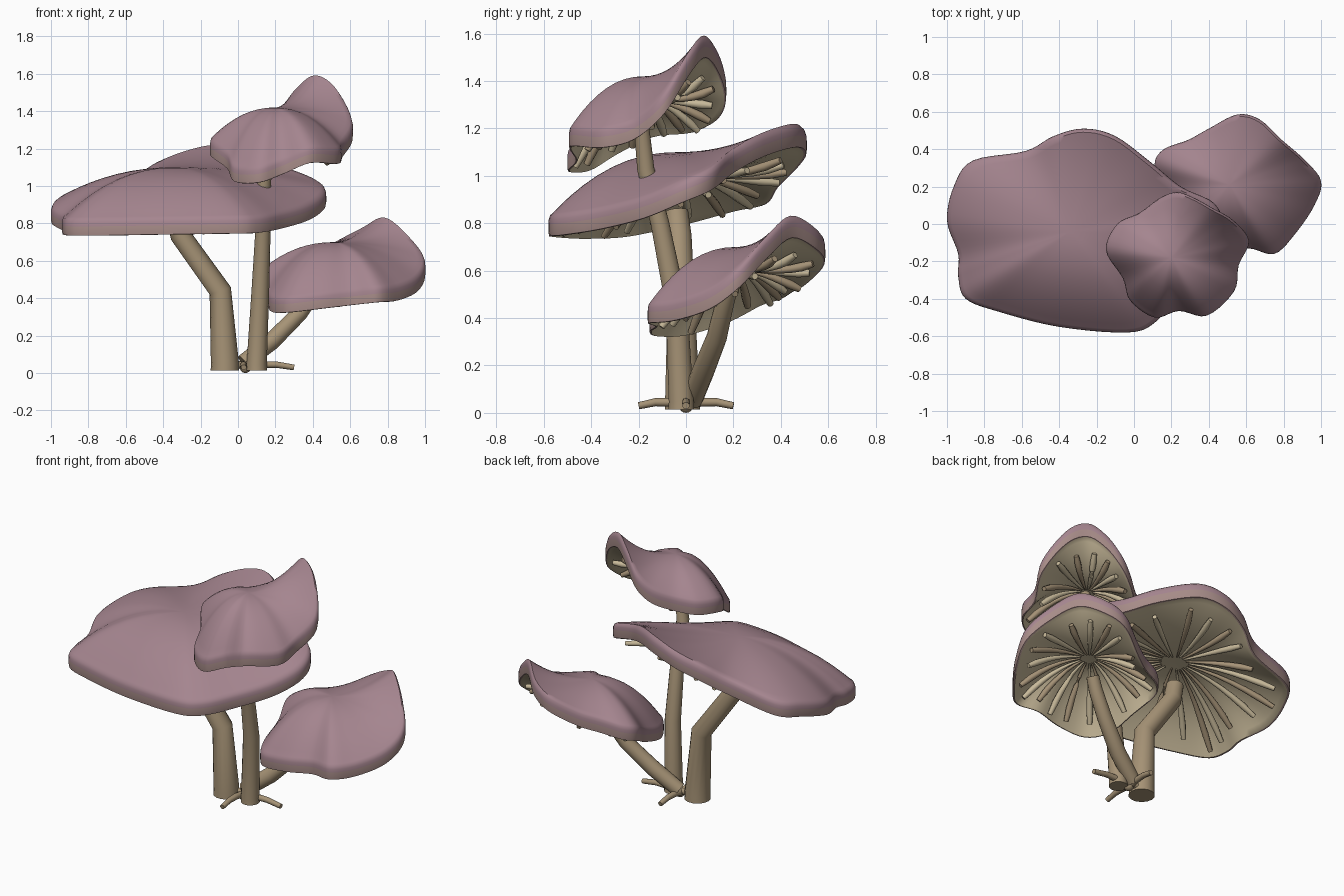
import bpy, bmesh, math
from mathutils import Vector

if "Cube" in bpy.data.objects:
    bpy.data.objects.remove(bpy.data.objects["Cube"])


def material(name, rgb):
    m = bpy.data.materials.new(name)
    m.diffuse_color = (*rgb, 1)
    m.use_nodes = True
    m.node_tree.nodes["Principled BSDF"].inputs["Base Color"].default_value = m.diffuse_color
    return m


MAUVE = material("mauve_cap", (0.376, 0.235, 0.275))
RIM = material("dusty_rim", (0.39, 0.265, 0.25))
BEIGE = material("beige_underside", (0.58, 0.49, 0.325))
TAN = material("tan_stem", (0.38, 0.29, 0.18))
PALE = material("pale_gill", (0.58, 0.49, 0.325))
BROWN = material("brown_gill", (0.38, 0.29, 0.185))


def finish(bm, name, mats):
    bmesh.ops.recalc_face_normals(bm, faces=bm.faces)
    mesh = bpy.data.meshes.new(name)
    bm.to_mesh(mesh)
    bm.free()
    for m in mats:
        mesh.materials.append(m)
    ob = bpy.data.objects.new(name, mesh)
    bpy.context.collection.objects.link(ob)
    bpy.ops.object.select_all(action='DESELECT')
    ob.select_set(True)
    bpy.context.view_layer.objects.active = ob
    bpy.ops.object.shade_smooth_by_angle(angle=math.radians(50))
    return ob


def spline(points, i, f):
    """Closed Catmull-Rom curve through the rim points."""
    n = len(points)
    a, b, c, d = (Vector(points[(i + k) % n]) for k in (-1, 0, 1, 2))
    return 0.5 * (2 * b + (c - a) * f + (2 * a - 5 * b + 4 * c - d) * f * f
                  + (3 * b - a - 3 * c + d) * f ** 3)


def add_tube(bm, path, radii, sides=12, mat=0):
    """Round tube along a path, with flat ends."""
    path = [Vector(p) for p in path]
    rings = []
    for i, p in enumerate(path):
        t = (path[min(i + 1, len(path) - 1)] - path[max(i - 1, 0)]).normalized()
        ref = Vector((0, 1, 0)) if abs(t.y) < 0.8 else Vector((1, 0, 0))
        u = t.cross(ref).normalized()
        v = t.cross(u)
        rings.append([bm.verts.new(p + radii[i] * (u * math.cos(a) + v * math.sin(a)))
                      for a in (2 * math.pi * k / sides for k in range(sides))])
    for r, s in zip(rings, rings[1:]):
        for k in range(sides):
            j = (k + 1) % sides
            bm.faces.new((r[k], r[j], s[j], s[k])).material_index = mat
    for r in (rings[0], rings[-1]):
        bm.faces.new(r).material_index = mat


def cap(name, centre, rim, half, gills):
    """Wavy cap: domed top, rolled rim, concave underside and hanging gills."""
    centre = Vector(centre)
    edge = [spline(rim, i, k / 5) for i in range(len(rim)) for k in range(5)]
    n = len(edge)

    def top(p, t):
        return centre.z + (p.z + half - centre.z) * (t / 0.965) ** 2.15

    def under(p, t, power=2.6):
        low = centre.z - 0.09
        return low + (p.z - half - low) * (t / 0.975) ** power

    def gill(p, t):
        return min(under(p, t), under(p, t, 2.0)) - 0.004 - 0.03 * t

    def spot(p, t, z):
        return Vector((centre.x + (p.x - centre.x) * t,
                       centre.y + (p.y - centre.y) * t, z))

    # (fraction of radius, height rule, material of the band that ends here)
    profile = [(t, top, 0) for t in (0.12, 0.25, 0.38, 0.5, 0.62, 0.73, 0.83, 0.91, 0.965)]
    profile += [(0.987, 0.78, 0), (0.998, 0.4, 0), (1.0, 0.0, 0),
                (1.0, -0.6, 1), (0.995, -0.97, 1), (0.975, -1.0, 1)]
    profile += [(t, under, 2) for t in (0.93, 0.87, 0.8, 0.72, 0.6, 0.45, 0.3, 0.15)]
    bm = bmesh.new()
    rings = []
    for t, rule, _ in profile:
        rings.append([bm.verts.new(spot(p, t, rule(p, t) if callable(rule) else p.z + rule * half))
                      for p in edge])
    for k in range(len(rings) - 1):
        for i in range(n):
            j = (i + 1) % n
            f = bm.faces.new((rings[k][i], rings[k][j], rings[k + 1][j], rings[k + 1][i]))
            f.material_index = profile[k + 1][2]
    for ring, z, mat in ((rings[0], centre.z, 0), (rings[-1], centre.z - 0.09, 2)):
        tip = bm.verts.new((centre.x, centre.y, z))
        for i in range(n):
            bm.faces.new((ring[i], ring[(i + 1) % n], tip)).material_index = mat
    finish(bm, name + "_cap", [MAUVE, RIM, BEIGE])

    # gills thicken outwards and dip just below the rim
    bm = bmesh.new()
    for g in range(gills):
        p = edge[int(g * n / gills)]
        reach = (0.83, 0.9, 0.87)[g % 3]
        ts = [0.12 + (reach - 0.12) * k / 6 for k in range(7)]
        add_tube(bm, [spot(p, t, gill(p, t)) for t in ts],
                 [0.005, 0.008, 0.011, 0.014, 0.017, 0.019, 0.014], 8, g % 2)
    finish(bm, name + "_gills", [PALE, BROWN])


def tube(name, path, radii, sides=14):
    bm = bmesh.new()
    add_tube(bm, path, radii, sides)
    finish(bm, name, [TAN])


# Caps: rim outlines run round each cap at mid-rim height
cap("large", (-0.34, -0.04, 1.10),
    [(-1.0, 0.02, 0.85), (-0.96, 0.21, 0.90), (-0.86, 0.34, 0.93), (-0.58, 0.39, 1.00),
     (-0.43, 0.47, 1.08), (-0.27, 0.51, 1.14), (-0.10, 0.47, 1.17), (0.09, 0.33, 1.13),
     (0.25, 0.20, 1.06), (0.43, 0.11, 0.99), (0.47, -0.02, 0.935), (0.39, -0.18, 0.87),
     (0.25, -0.36, 0.825), (0.12, -0.52, 0.80), (-0.03, -0.58, 0.795), (-0.40, -0.55, 0.79),
     (-0.72, -0.47, 0.785), (-0.90, -0.40, 0.785), (-0.94, -0.28, 0.79), (-0.94, -0.16, 0.81)],
    0.05, 22)
cap("upper", (0.20, -0.18, 1.42),
    [(0.23, 0.17, 1.37), (0.32, 0.14, 1.48), (0.42, 0.085, 1.545), (0.53, 0.02, 1.48),
     (0.615, -0.09, 1.31), (0.56, -0.22, 1.20), (0.535, -0.36, 1.165), (0.39, -0.49, 1.17),
     (0.24, -0.465, 1.11), (0.11, -0.50, 1.065), (-0.02, -0.41, 1.07), (-0.06, -0.29, 1.14),
     (-0.15, -0.14, 1.21), (-0.09, 0.0, 1.225), (0.03, 0.06, 1.24), (0.14, 0.14, 1.29)],
    0.047, 18)
cap("lower", (0.51, 0.21, 0.70),
    [(0.55, 0.585, 0.67), (0.67, 0.56, 0.73), (0.79, 0.45, 0.785), (0.91, 0.345, 0.70),
     (1.0, 0.23, 0.58), (0.965, 0.10, 0.485), (0.86, -0.055, 0.435), (0.75, -0.16, 0.425),
     (0.61, -0.13, 0.41), (0.44, -0.155, 0.39), (0.26, -0.13, 0.37), (0.175, 0.0, 0.375),
     (0.15, 0.18, 0.43), (0.11, 0.32, 0.50), (0.16, 0.40, 0.525), (0.29, 0.45, 0.555),
     (0.40, 0.51, 0.59)],
    0.047, 20)

# Stems
tube("large_stem", [(-0.07, -0.015, 0.015), (-0.07, -0.015, 0.05), (-0.095, -0.02, 0.44),
                    (-0.31, -0.03, 0.74), (-0.34, -0.04, 0.85)], [0.076, 0.075, 0.06, 0.055, 0.05])
tube("upper_stem", [(0.10, -0.02, 0.015), (0.10, -0.02, 0.05), (0.12, -0.04, 0.45),
                    (0.135, -0.11, 0.80), (0.14, -0.17, 1.03), (0.20, -0.20, 1.33)],
     [0.055, 0.054, 0.047, 0.04, 0.037, 0.03])
tube("lower_stem", [(0.03, 0.025, 0.055), (0.18, 0.07, 0.17), (0.33, 0.13, 0.32),
                    (0.42, 0.16, 0.45), (0.46, 0.18, 0.52)], [0.045, 0.047, 0.043, 0.04, 0.037])

# Roots spread from the shared base
for name, dx, dy in (("right_root", 0.27, 0.0), ("left_root", -0.08, 0.02),
                     ("front_root", 0.0, -0.2), ("back_root", 0.01, 0.2)):
    tube(name, [(0.03 + dx * f, dy * f, z) for f, z in
                ((0, 0.035), (0.3, 0.045), (0.65, 0.045), (1, 0.03))],
         [0.02, 0.019, 0.017, 0.015], 10)

# Small knob where the roots meet
bm = bmesh.new()
bmesh.ops.create_uvsphere(bm, u_segments=12, v_segments=8, radius=0.03)
bmesh.ops.translate(bm, verts=bm.verts, vec=(0.04, 0, 0.03))
finish(bm, "root_knob", [TAN])
